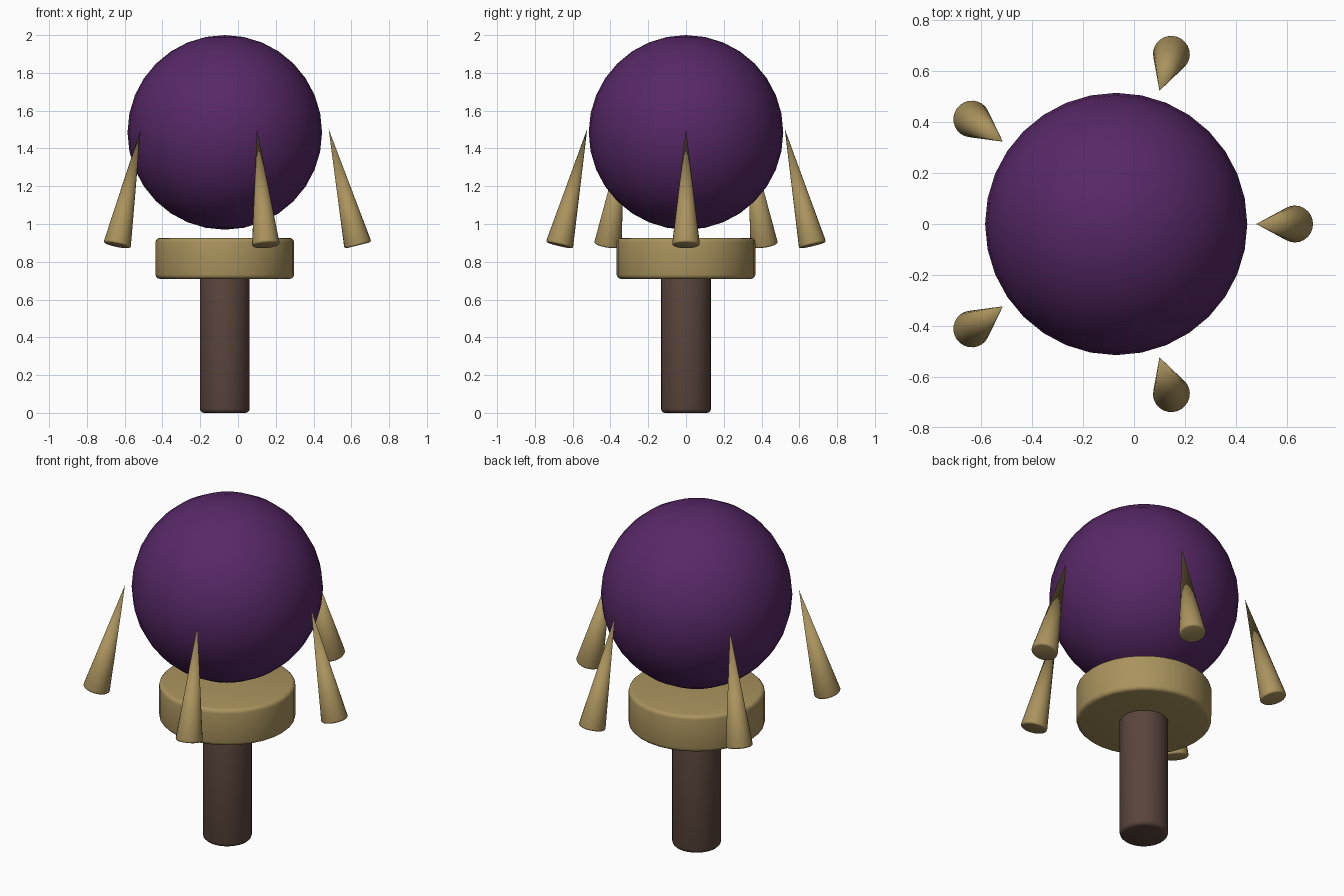
import bpy
import math
from mathutils import Vector

if "Cube" in bpy.data.objects:
    bpy.data.objects.remove(bpy.data.objects["Cube"])

CX = -0.07  # shared vertical axis of the whole model


def material(name, rgb):
    m = bpy.data.materials.new(name)
    m.diffuse_color = (*rgb, 1.0)
    m.use_nodes = True
    m.node_tree.nodes["Principled BSDF"].inputs["Base Color"].default_value = m.diffuse_color
    return m


purple = material("purple", (0.095, 0.021, 0.135))
gold = material("gold", (0.40, 0.29, 0.11))
brown = material("brown", (0.10, 0.058, 0.045))


def finish(name, mat, bevel=0.0):
    ob = bpy.context.object
    ob.name = name
    ob.data.materials.append(mat)
    if bevel:
        mod = ob.modifiers.new("bevel", 'BEVEL')
        mod.width = bevel
        mod.segments = 3
        mod.limit_method = 'ANGLE'
        mod.angle_limit = math.radians(40)
        bpy.ops.object.modifier_apply(modifier=mod.name)
    bpy.ops.object.shade_smooth_by_angle(angle=math.radians(35))
    return ob


def cylinder(name, mat, radius, z0, z1, bevel):
    bpy.ops.mesh.primitive_cylinder_add(
        vertices=32, radius=radius, depth=z1 - z0, location=(CX, 0, (z0 + z1) / 2))
    return finish(name, mat, bevel)


# Handle and collar
cylinder("handle", brown, 0.132, 0.0, 0.74, 0.022)
cylinder("collar", gold, 0.367, 0.71, 0.926, 0.022)

# Orb, floating just above the collar
bpy.ops.mesh.primitive_uv_sphere_add(
    segments=32, ring_count=16, radius=0.515, location=(CX, 0, 1.485))
finish("orb", purple)

# Five spikes leaning in towards the orb
for i in range(5):
    a = math.tau * i / 5
    out = Vector((math.cos(a), math.sin(a), 0))
    base = Vector((CX, 0, 0.887)) + out * 0.705
    tip = Vector((CX, 0, 1.503)) + out * 0.55
    axis = tip - base
    bpy.ops.mesh.primitive_cone_add(
        vertices=24, radius1=0.074, radius2=0, depth=axis.length,
        location=(base + tip) / 2,
        rotation=axis.to_track_quat('Z', 'Y').to_euler())
    finish(f"spike_{i + 1}", gold, 0.012)
